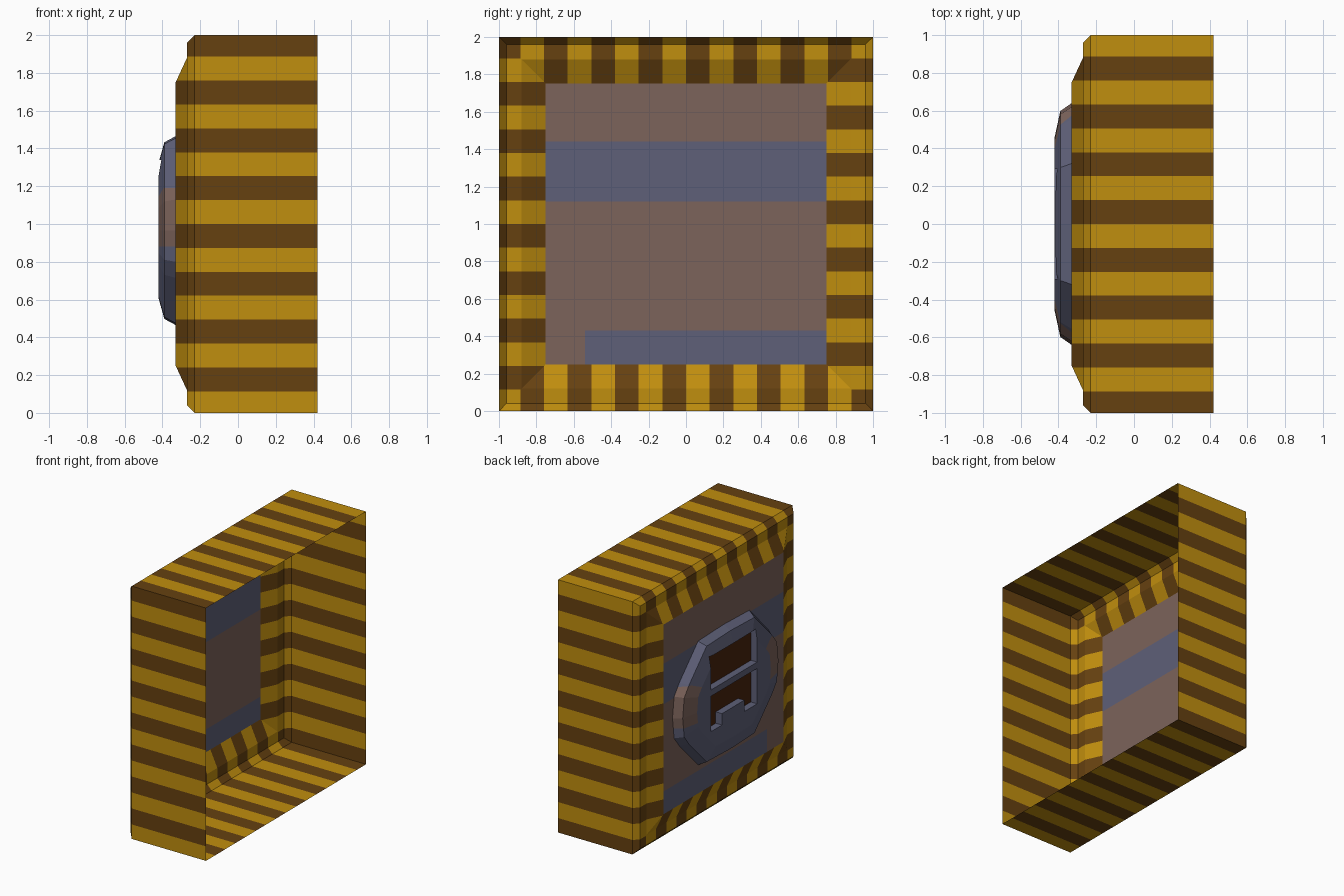
import bpy, bmesh, math
from mathutils import Vector

if "Cube" in bpy.data.objects:
    bpy.data.objects.remove(bpy.data.objects["Cube"])


def srgb(r, g, b):
    return tuple(((c / 255 + 0.055) / 1.055) ** 2.4 for c in (r, g, b)) + (1,)


def material(name, rgb):
    m = bpy.data.materials.new(name)
    m.diffuse_color = srgb(*rgb)
    m.use_nodes = True
    m.node_tree.nodes["Principled BSDF"].inputs["Base Color"].default_value = m.diffuse_color
    return m


gold = material("gold", (192, 142, 14))
brown = material("dark_brown", (102, 65, 16))
mauve = material("mauve", (124, 99, 91))
slate = material("slate_blue", (94, 96, 120))
rust = material("deep_rust", (72, 34, 12))


def cut(bm, co, no):
    bmesh.ops.bisect_plane(bm, geom=bm.verts[:] + bm.edges[:] + bm.faces[:],
                           dist=1e-5, plane_co=co, plane_no=no)


def finish(bm, name, mats, rule):
    for f in bm.faces:
        f.material_index = rule(f.calc_center_median())
    me = bpy.data.meshes.new(name)
    bm.to_mesh(me)
    bm.free()
    ob = bpy.data.objects.new(name, me)
    bpy.context.collection.objects.link(ob)
    for m in mats:
        me.materials.append(m)
    return ob


def loft(bm, rings):
    loops = [[bm.verts.new(p) for p in r] for r in rings]
    n = len(loops[0])
    for a, b in zip(loops, loops[1:]):
        for i in range(n):
            j = (i + 1) % n
            bm.faces.new((a[i], a[j], b[j], b[i]))
    return loops


# Open striped frame: four walls, bevel, flat rim and sloped lip
STRIPE = 0.1265
profile = [(0.42, 1), (-0.23, 1), (-0.27, 0.96), (-0.27, 0.88), (-0.33, 0.75)]
bm = bmesh.new()
loft(bm, [[(x, sy * h, 1 + sz * h) for sy, sz in ((-1, -1), (1, -1), (1, 1), (-1, 1))]
          for x, h in profile])
for k in range(-7, 8):
    cut(bm, (0, k * STRIPE, 1), (0, 1, 0))
    cut(bm, (0, 0, 1 + k * STRIPE), (0, 0, 1))
bmesh.ops.recalc_face_normals(bm, faces=bm.faces)


def stripe_rule(c):
    y, z = c.y, c.z - 1
    if abs(z) > abs(y):      # top and bottom sides
        t, flip = y, z > 0
    else:                    # front and back sides
        t, flip = z, y > 0
    return (math.floor(t / STRIPE) + flip) % 2


finish(bm, "striped_frame", [gold, brown], stripe_rule)

# Square centre panel with painted bands
bm = bmesh.new()
bm.faces.new([bm.verts.new((-0.33, y, z)) for y, z in
              ((-0.75, 0.25), (-0.75, 1.75), (0.75, 1.75), (0.75, 0.25))])
for z in (0.43, 1.12, 1.44):
    cut(bm, (0, 0, z), (0, 0, 1))
cut(bm, (0, -0.54, 0), (0, 1, 0))
finish(bm, "centre_panel", [mauve, slate],
       lambda c: int(1.12 < c.z < 1.44 or (c.z < 0.43 and c.y > -0.54)))

# Rounded badge with a stepped rim, symmetric in y and z
MID = 0.965
quarter = [(0.64, 0), (0.62, 0.165), (0.555, 0.25), (0.32, 0.49), (0, 0.50)]
half = quarter + [(-y, z) for y, z in quarter[-2::-1]]
outline = half + [(y, -z) for y, z in half[-2:0:-1]]
bm = bmesh.new()
loops = loft(bm, [[(x, y * s, MID + z * s) for y, z in outline]
                  for x, s in ((-0.33, 1), (-0.39, 0.935), (-0.42, 0.72))])
bm.faces.new(loops[0])
bm.faces.new(loops[-1])
bmesh.ops.recalc_face_normals(bm, faces=bm.faces)
badge = finish(bm, "badge", [slate, mauve, rust], lambda c: 0)

# Cutter for the two recesses in the badge face
FLOOR = -0.365
slots = {"upper_slot": [(-0.29, 1.08), (0.29, 1.08), (0.29, 1.34), (-0.29, 1.34)],
         "lower_slot": [(-0.29, 0.75), (-0.13, 0.75), (-0.13, 0.84), (0.15, 0.84),
                        (0.15, 0.75), (0.29, 0.75), (0.29, 1.03), (-0.29, 1.03)]}
for name, pts in slots.items():
    bm = bmesh.new()
    loops = loft(bm, [[(x, y, z) for y, z in pts] for x in (-0.5, FLOOR)])
    bm.faces.new(loops[0])
    bm.faces.new(loops[1])
    bmesh.ops.recalc_face_normals(bm, faces=bm.faces)
    cutter = finish(bm, name + "_cutter", [slate], lambda c: 0)
    mod = badge.modifiers.new(name, 'BOOLEAN')
    mod.operation = 'DIFFERENCE'
    mod.solver = 'EXACT'
    mod.object = cutter
    bpy.context.view_layer.objects.active = badge
    bpy.ops.object.modifier_apply(modifier=mod.name)
    bpy.data.objects.remove(cutter)

# Badge colours: mauve band on the rim, rust recess floors, open back
bm = bmesh.new()
bm.from_mesh(badge.data)
for z in (0.88, 1.19):
    cut(bm, (0, 0, z), (0, 0, 1))
back = [f for f in bm.faces if all(v.co.x > -0.3305 for v in f.verts)]
bmesh.ops.delete(bm, geom=back, context='FACES')
for f in bm.faces:
    c = f.calc_center_median()
    f.material_index = 0
    if all(abs(v.co.x - FLOOR) < 1e-3 for v in f.verts):
        f.material_index = 2
    elif abs(c.y) > 0.45 and 0.88 < c.z < 1.19:
        f.material_index = 1
bm.to_mesh(badge.data)
bm.free()
